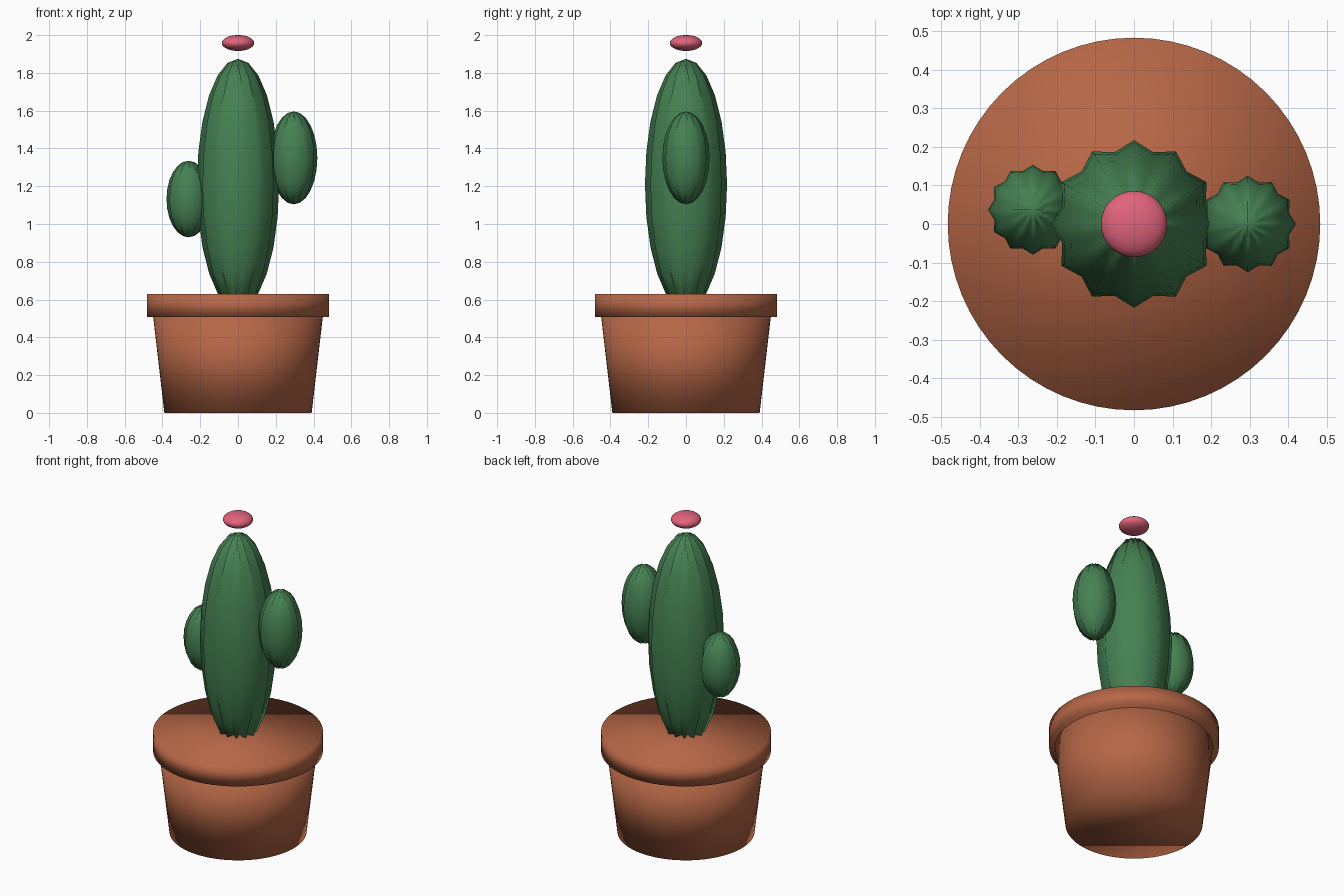
import bpy, bmesh, math

cube = bpy.data.objects.get("Cube")
if cube:
    bpy.data.objects.remove(cube, do_unlink=True)


def make_material(name, rgb):
    mat = bpy.data.materials.new(name)
    mat.use_nodes = True
    color = (*rgb, 1.0)
    mat.diffuse_color = color
    mat.node_tree.nodes["Principled BSDF"].inputs["Base Color"].default_value = color
    return mat


terracotta = make_material("terracotta", (0.47, 0.135, 0.062))
green = make_material("cactus green", (0.06, 0.22, 0.085))
pink = make_material("flower pink", (0.75, 0.125, 0.205))


def finish(bm, name, mat, location):
    mesh = bpy.data.meshes.new(name)
    bm.to_mesh(mesh)
    bm.free()
    mesh.shade_smooth()
    mesh.materials.append(mat)
    obj = bpy.data.objects.new(name, mesh)
    obj.location = location
    bpy.context.collection.objects.link(obj)
    return obj


def frustum(name, bottom_radius, top_radius, z_low, z_high, mat):
    bm = bmesh.new()
    bmesh.ops.create_cone(bm, cap_ends=True, segments=64, radius1=bottom_radius,
                          radius2=top_radius, depth=z_high - z_low)
    return finish(bm, name, mat, (0, 0, (z_low + z_high) / 2))


def ellipsoid(name, radius, half_height, location, mat, segments, rings, rib=0.0, ribs=12):
    # Ribs swell the whole ball outward, leaving pointed poles
    bm = bmesh.new()
    bmesh.ops.create_uvsphere(bm, u_segments=segments, v_segments=rings, radius=1)
    for v in bm.verts:
        at_pole = v.co.xy.length < 0.001
        angle = 0 if at_pole else math.atan2(v.co.y, v.co.x)
        swell = 1 + rib * math.cos(ribs * angle)
        v.co.x *= radius * swell
        v.co.y *= radius * swell
        v.co.z *= half_height * swell
    return finish(bm, name, mat, location)


# Pot
frustum("pot_body", 0.39, 0.455, 0, 0.56, terracotta)
frustum("pot_rim", 0.483, 0.483, 0.507, 0.63, terracotta)

# Cactus: ribbed trunk and two arms
for name, radius, half_height, location in (
    ("cactus_trunk", 0.205, 0.627, (0, 0, 1.21)),
    ("left_arm", 0.118, 0.232, (0.295, 0, 1.35)),
    ("right_arm", 0.11, 0.191, (-0.262, 0.037, 1.132)),
):
    ellipsoid(name, radius, half_height, location, green, 24, 12, rib=0.06)

# Flower floating above the tip
ellipsoid("flower", 0.086, 0.042, (0, 0, 1.958), pink, 32, 16)
